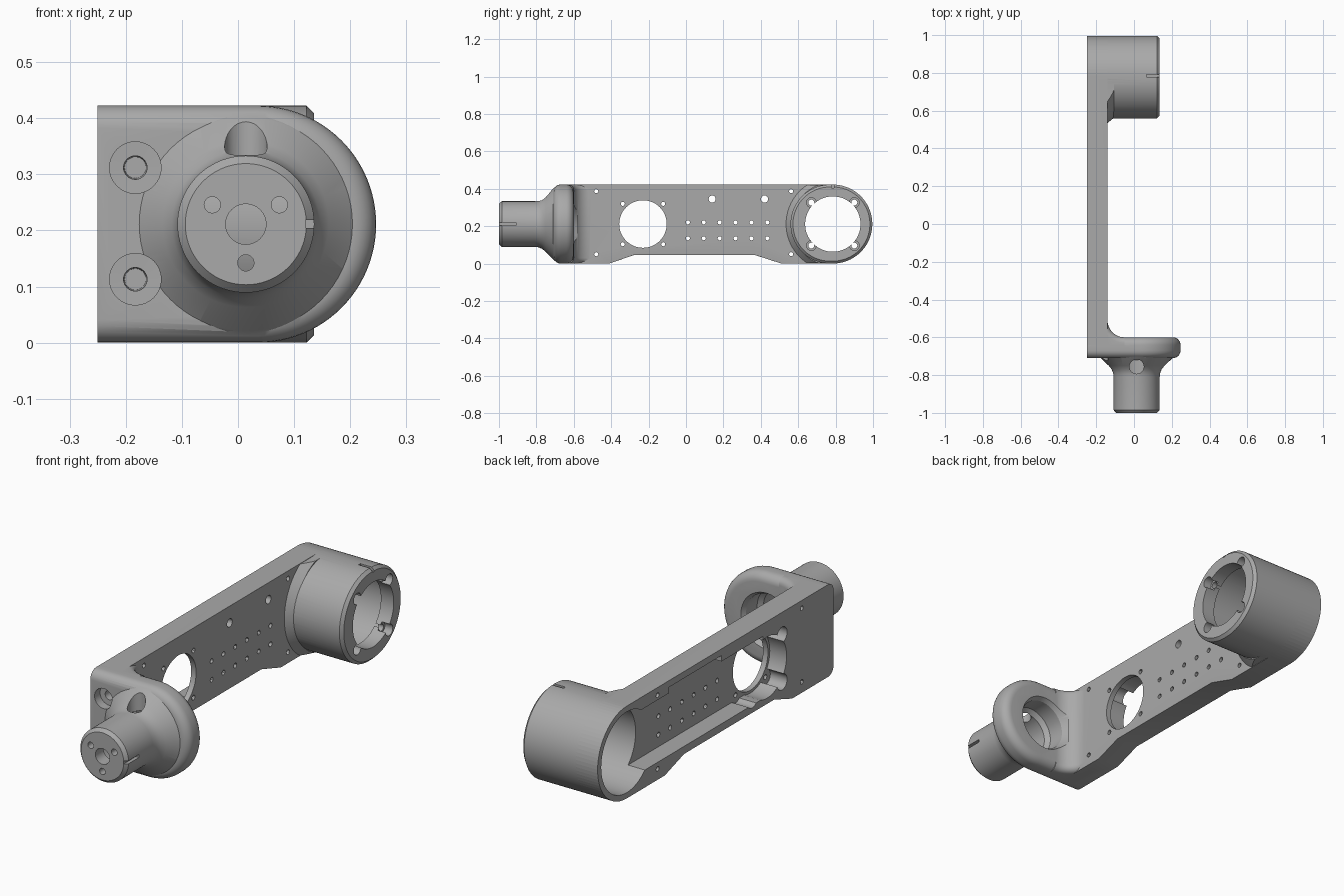
import bpy, bmesh, math

if "Cube" in bpy.data.objects:
    bpy.data.objects.remove(bpy.data.objects["Cube"])

MID = 0.2112            # height of both hub axes
TOP = 2 * MID
REAR_Y = 0.785          # axis of the rear housing
HUB = (0.014, MID)      # axis of the front spindle

metal = bpy.data.materials.new("grey_metal")
metal.use_nodes = True
GREY = (0.40, 0.40, 0.40, 1)
metal.diffuse_color = GREY
metal.node_tree.nodes["Principled BSDF"].inputs["Base Color"].default_value = GREY


def place(axis, a, b, t):
    return {"x": (t, a, b), "y": (a, t, b), "z": (a, b, t)}[axis]


def finish(name, bm):
    bmesh.ops.recalc_face_normals(bm, faces=bm.faces)
    mesh = bpy.data.meshes.new(name)
    bm.to_mesh(mesh)
    bm.free()
    mesh.materials.append(metal)
    obj = bpy.data.objects.new(name, mesh)
    bpy.context.collection.objects.link(obj)
    return obj


def loft(name, axis, rings):
    """Solid through a list of (position, outline) rings along an axis."""
    bm = bmesh.new()
    loops = [[bm.verts.new(place(axis, a, b, t)) for a, b in pts] for t, pts in rings]
    n = len(loops[0])
    for low, high in zip(loops, loops[1:]):
        for i in range(n):
            j = (i + 1) % n
            bm.faces.new((low[i], low[j], high[j], high[i]))
    bm.faces.new(loops[0])
    bm.faces.new(loops[-1])
    return finish(name, bm)


def prism(name, axis, pts, lo, hi):
    return loft(name, axis, [(lo, pts), (hi, pts)])


def box(name, x, y, z):
    return prism(name, "z", [(x[0], y[0]), (x[1], y[0]), (x[1], y[1]), (x[0], y[1])], *z)


def arc(c, r, start, end, n):
    angles = [math.radians(start + (end - start) * i / n) for i in range(n + 1)]
    return [(c[0] + r * math.cos(t), c[1] + r * math.sin(t)) for t in angles]


def turned(name, axis, c, profile, n=64):
    """Round solid from (position, radius) pairs."""
    return loft(name, axis, [(t, arc(c, r, 0, 360, n)[:-1]) for t, r in profile])


def drill(axis, c, r, lo, hi, n=24):
    return turned("drill", axis, c, [(lo, r), (hi, r)], n)


def soften(obj, size, steps, rule):
    """Round the edges whose two ends both satisfy the rule."""
    bm = bmesh.new()
    bm.from_mesh(obj.data)
    edges = [e for e in bm.edges if all(rule(v.co) for v in e.verts)]
    bmesh.ops.bevel(bm, geom=edges, offset=size, segments=steps, profile=0.5,
                    affect="EDGES", clamp_overlap=True)
    bm.to_mesh(obj.data)
    bm.free()


def combine(obj, other, operation):
    mod = obj.modifiers.new("combine", "BOOLEAN")
    mod.operation, mod.object, mod.solver = operation, other, "EXACT"
    bpy.context.view_layer.update()
    graph = bpy.context.evaluated_depsgraph_get()
    mesh = bpy.data.meshes.new_from_object(obj.evaluated_get(graph))
    obj.modifiers.clear()
    obj.data = mesh
    bpy.data.objects.remove(other)


# Arm plate with the raised middle of its underside
outline = [(-0.64, 0), (-0.41, 0), (-0.28, 0.045), (0.37, 0.045), (0.51, 0)]
outline += arc((REAR_Y, MID), MID, -90, 90, 40) + [(-0.64, TOP)]
arm = prism("arm_link", "x", outline, -0.25, -0.14)
soften(arm, 0.03, 5, lambda v: v.x > -0.15 and v.y < REAR_Y + 0.001
       and (v.z < 0.05 or v.z > TOP - 0.001))

# Front flange, rounded on its free side
outline = [(-0.25, 0)] + arc((0.035, MID), MID, -90, 90, 48) + [(-0.25, TOP)]
flange = prism("flange", "y", outline, -0.71, -0.6)
soften(flange, 0.04, 6, lambda v: True)
bpy.data.objects.remove(flange)
flange = prism("flange", "y", outline, -0.71, -0.6)
bm = bmesh.new()
bm.from_mesh(flange.data)
rims = [e for e in bm.edges if abs(e.verts[0].co.y - e.verts[1].co.y) < 0.001
        and max(v.co.x for v in e.verts) > -0.24]
bmesh.ops.bevel(bm, geom=rims, offset=0.04, segments=6, profile=0.5, affect="EDGES")
bm.to_mesh(flange.data)
bm.free()

# Curved inside corner between arm and flange
curve = arc((-0.05, -0.51), 0.09, 180, 270, 12)
corner = prism("corner", "z", [(-0.2, -0.51)] + curve + [(-0.05, -0.65), (-0.2, -0.65)], 0, TOP)
bm = bmesh.new()
bm.from_mesh(corner.data)
rims = [e for e in bm.edges if abs(e.verts[0].co.z - e.verts[1].co.z) < 0.001
        and all(v.co.x > -0.15 and v.co.y > -0.61 for v in e.verts)]
bmesh.ops.bevel(bm, geom=rims, offset=0.03, segments=5, profile=0.5, affect="EDGES")
bm.to_mesh(corner.data)
bm.free()

# Front spindle with its flared base
spindle = turned("spindle", "y", HUB, [
    (-0.65, 0.2), (-0.69, 0.205), (-0.71, 0.19), (-0.75, 0.148), (-0.77, 0.132),
    (-0.79, 0.124), (-0.81, 0.122), (-0.985, 0.122), (-1, 0.108)], 72)

# Rear housing and the collar at its foot
def housing_outline(r):
    return arc((REAR_Y, MID), r, -90, 90, 40) + arc((REAR_Y - 0.015, MID), r, 90, 270, 40)


housing = loft("housing", "x", [(-0.25, housing_outline(MID)), (0.122, housing_outline(MID)),
                                (0.135, housing_outline(MID - 0.013))])
collar = turned("collar", "x", (REAR_Y, MID), [(-0.16, 0.262), (-0.14, 0.25), (-0.105, 0.222)], 72)
combine(collar, box("trim", (-1, 1), (0.4, REAR_Y), (0.002, TOP - 0.002)), "INTERSECT")

for part in (flange, corner, spindle, collar, housing):
    combine(arm, part, "UNION")

# Hollow back of the arm and the lobed opening
cutters = [
    box("pocket", (-0.3, -0.165), (-0.2, 0.7), (0.08, 0.365)),
    box("pocket_step", (-0.3, -0.165), (0.1, 0.48), (0.3, 0.392)),
    drill("x", (-0.23, MID), 0.14, -0.3, -0.165, 48),
    drill("x", (-0.23, MID), 0.127, -0.3, 0, 48),
]
for sy in (-1, 1):
    for sz in (-1, 1):
        spot = (-0.23 + sy * 0.108, MID + sz * 0.108)
        cutters += [drill("x", spot, 0.036, -0.3, -0.165), drill("x", spot, 0.011, -0.3, -0.1, 12)]

# Rows of small holes through the plate
for i in range(6):
    for z in (0.135, 0.22):
        cutters.append(drill("x", (0.01 + i * 0.085, z), 0.011, -0.3, -0.1, 12))
for y in (-0.48, 0.562):
    for z in (0.05, 0.387):
        cutters.append(drill("x", (y, z), 0.011, -0.3, -0.05, 12))
for y in (0.14, 0.42):
    cutters.append(drill("x", (y, 0.345), 0.019, -0.3, -0.1, 16))

# Rear housing bore, screw lobes and index slit
cutters += [
    drill("x", (REAR_Y, MID), 0.185, -0.3, 0.07, 64),
    drill("x", (REAR_Y, MID), 0.148, 0, 0.2, 64),
    box("rear_slit", (0.065, 0.2), (REAR_Y - 0.007, REAR_Y + 0.007), (TOP - 0.018, 0.5)),
]
for sy in (-1, 1):
    for sz in (-1, 1):
        spot = (REAR_Y + sy * 0.115, MID + sz * 0.115)
        cutters += [drill("x", spot, 0.026, 0.095, 0.2), drill("x", spot, 0.016, 0, 0.2, 16)]

# Spindle bore, face holes, slit and access hole
cutters += [
    turned("bore", "y", HUB, [(-0.58, 0.14), (-0.62, 0.116), (-0.7, 0.116), (-0.72, 0.098), (-0.94, 0.098)]),
    drill("y", HUB, 0.036, -1.1, -0.9, 32),
    drill("z", (HUB[0], -0.755), 0.038, 0.28, 0.5, 32),
    box("front_slit", (0.12, 0.16), (-1.1, -0.91), (MID - 0.007, MID + 0.007)),
]
for angle in (30, 150, 270):
    t = math.radians(angle)
    spot = (HUB[0] + 0.069 * math.cos(t), HUB[1] + 0.069 * math.sin(t))
    cutters.append(drill("y", spot, 0.0145, -1.1, -0.9, 20))

# Stepped bolt seats in the flange
for z in (0.113, 0.312):
    cutters.append(turned("bolt_seat", "y", (-0.183, z), [
        (-0.8, 0.046), (-0.67, 0.046), (-0.669, 0.021), (-0.6, 0.019)], 32))

for cutter in cutters:
    combine(arm, cutter, "DIFFERENCE")

# Smooth shading with crisp edges
bpy.ops.object.select_all(action="DESELECT")
arm.select_set(True)
bpy.context.view_layer.objects.active = arm
bpy.ops.object.shade_smooth_by_angle(angle=math.radians(30))
